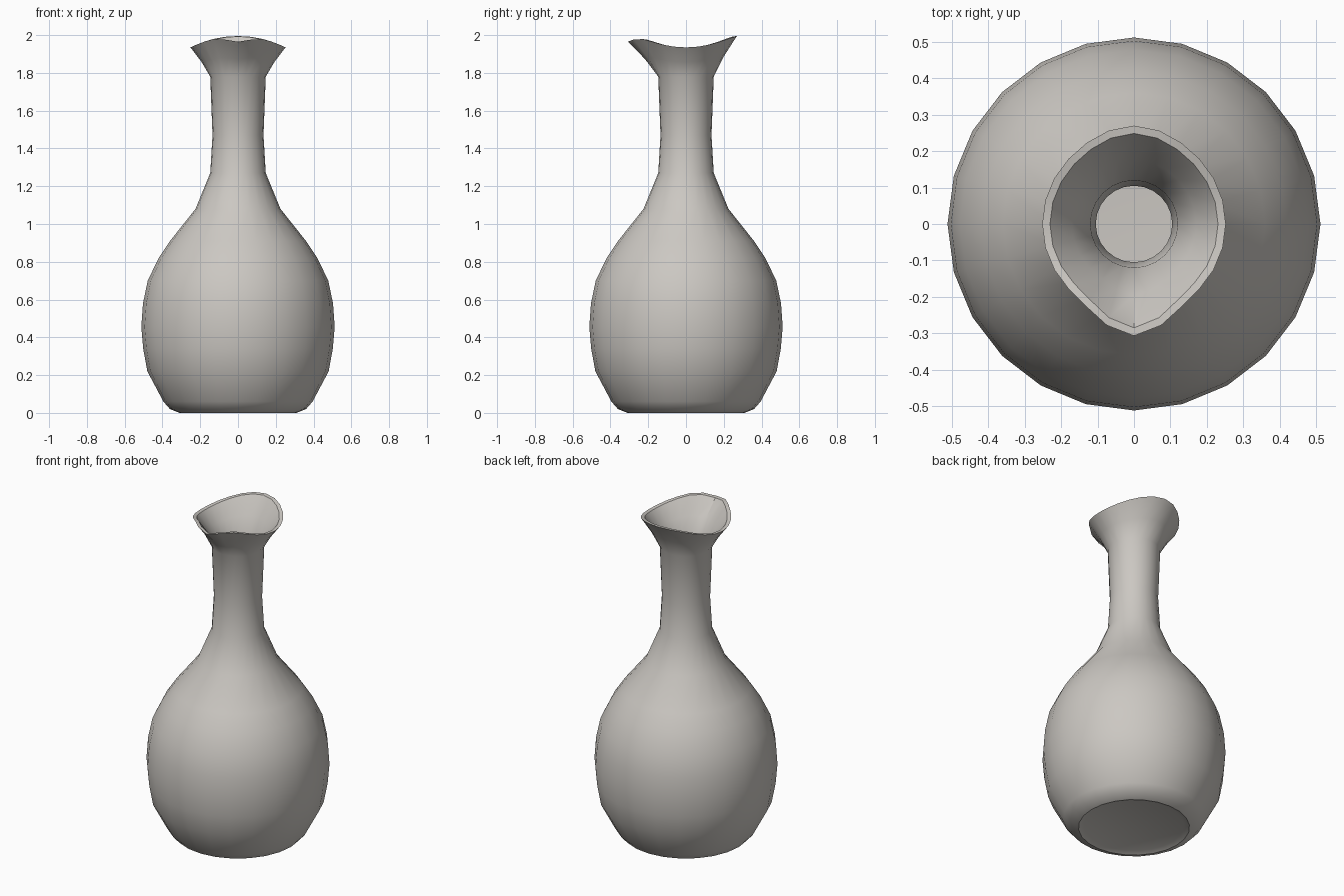
import bpy, bmesh, math

if "Cube" in bpy.data.objects:
    bpy.data.objects.remove(bpy.data.objects["Cube"])

SIDES = 24

# single warm grey clay colour
clay = bpy.data.materials.new("warm grey clay")
clay.diffuse_color = (0.60, 0.575, 0.54, 1.0)
clay.use_nodes = True
clay.node_tree.nodes["Principled BSDF"].inputs["Base Color"].default_value = clay.diffuse_color

# outer wall below the lip, then inner wall back down to the floor: (radius, height)
OUTER = [(0.31, 0.0), (0.36, 0.02), (0.395, 0.06), (0.48, 0.22), (0.502, 0.34),
         (0.512, 0.455), (0.503, 0.58), (0.478, 0.70), (0.42, 0.82), (0.36, 0.91),
         (0.225, 1.08), (0.147, 1.27), (0.135, 1.47), (0.147, 1.78)]
INNER = [(0.12, 1.76), (0.105, 1.47), (0.115, 1.27), (0.19, 1.08), (0.33, 0.91),
         (0.44, 0.70), (0.47, 0.45), (0.44, 0.22), (0.32, 0.06)]


def bump(a, width):
    """Smooth bump centred on the spout (a = angle from the front)."""
    return math.exp(-(a / width) ** 2)


def lip_radius(a):
    return 0.252 + 0.055 * bump(a, 0.40) + 0.018 * bump(abs(a) - math.pi, 0.5)


def lip_height(a):
    # low at the sides, raised at front and back, slight dip at the spout tip
    return 1.935 + 0.06 * math.cos(a) ** 2 - 0.03 * bump(a, 0.30)


bm = bmesh.new()
angles = [-math.pi + 2 * math.pi * i / SIDES for i in range(SIDES)]


def ring(radius, height):
    """Ring of points; radius and height are functions of the angle from the front."""
    return [bm.verts.new((radius(a) * math.sin(a), -radius(a) * math.cos(a), height(a)))
            for a in angles]


def plain(r, z):
    return ring(lambda a: r, lambda a: z)


def flare(t, inset=0.0):
    """Ring between the neck top (t=0) and the lip edge (t=1)."""
    return ring(lambda a: 0.147 + (lip_radius(a) - 0.147) * t ** 1.2 - inset,
                lambda a: 1.78 + (lip_height(a) - 1.78) * t)


# recessed foot, body and neck
rings = [plain(0.28, 0.012)] + [plain(r, z) for r, z in OUTER]
# flared pouring lip, rolled over to the inside
rings += [flare(0.5), flare(0.9), flare(1.0), flare(0.99, 0.02), flare(0.5, 0.022)]
# inner wall
rings += [plain(r, z) for r, z in INNER]

for lower, upper in zip(rings, rings[1:]):
    for i in range(SIDES):
        j = (i + 1) % SIDES
        bm.faces.new((lower[i], lower[j], upper[j], upper[i]))

# fans closing the underside and the inner floor
for loop, z in ((rings[0], 0.015), (rings[-1], 0.04)):
    c = bm.verts.new((0, 0, z))
    for i in range(SIDES):
        bm.faces.new((loop[i], loop[(i + 1) % SIDES], c))

bmesh.ops.recalc_face_normals(bm, faces=bm.faces)
mesh = bpy.data.meshes.new("vase")
bm.to_mesh(mesh)
bm.free()
mesh.materials.append(clay)
vase = bpy.data.objects.new("vase", mesh)
bpy.context.collection.objects.link(vase)

# smooth walls, crisp foot and lip edges
bpy.context.view_layer.objects.active = vase
vase.select_set(True)
bpy.ops.object.shade_smooth_by_angle(angle=math.radians(40))
